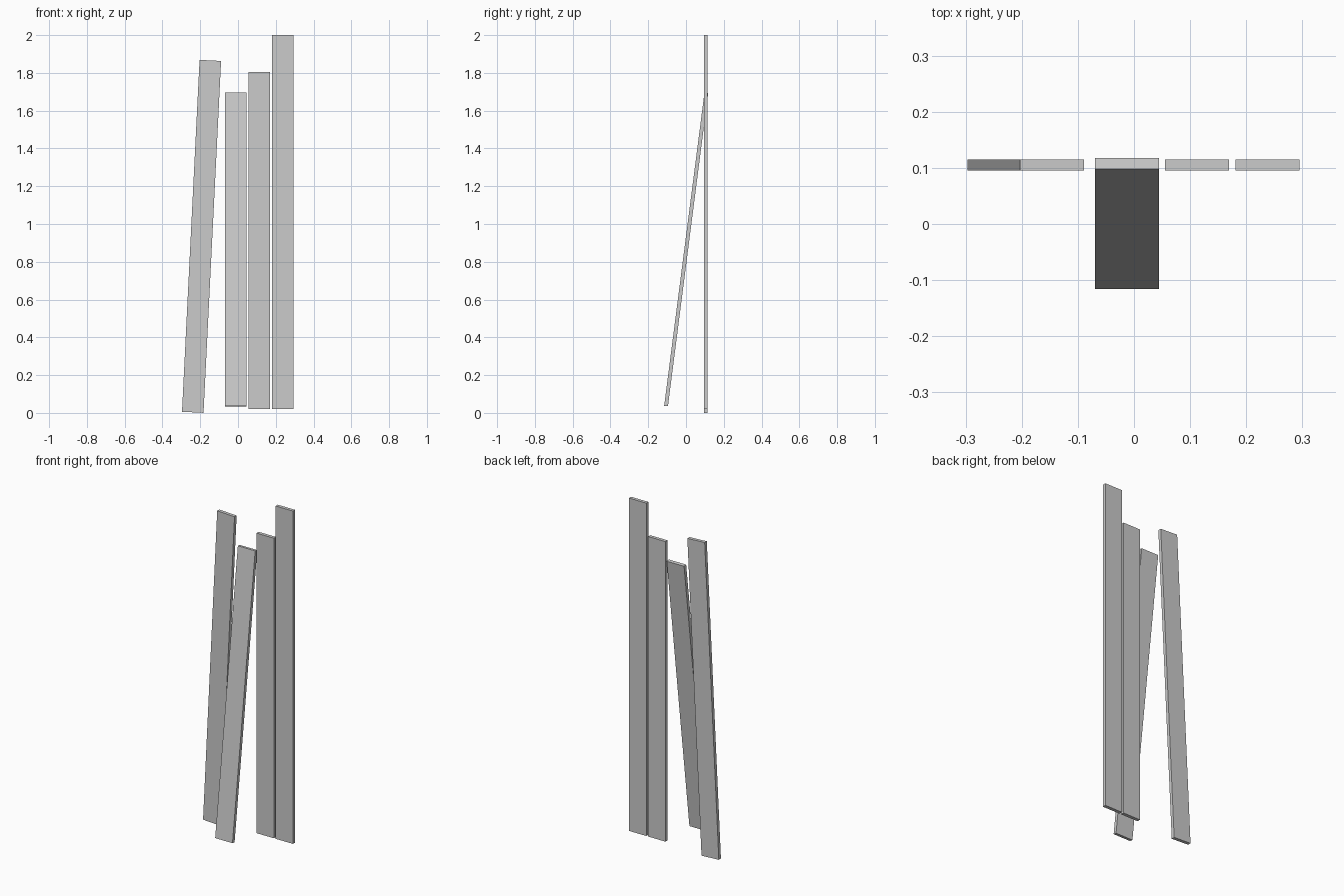
import bpy
from math import radians

if "Cube" in bpy.data.objects:
    bpy.data.objects.remove(bpy.data.objects["Cube"])

WIDTH, THICK = 0.114, 0.02


def plank(name, centre, length, tilt=(0, 0, 0)):
    bpy.ops.mesh.primitive_cube_add(size=1)
    ob = bpy.context.object
    ob.name = name
    ob.scale = (WIDTH, THICK, length)
    ob.location = centre
    ob.rotation_euler = [radians(a) for a in tilt]
    bpy.ops.object.transform_apply(location=False, rotation=False, scale=True)
    return ob


# Two upright planks on the right
plank("tall_plank", (0.238, 0.105, 1.01), 1.98)
plank("medium_plank", (0.112, 0.105, 0.9125), 1.785)
# Plank leaning back
plank("leaning_plank", (-0.0125, 0.001, 0.865), 1.671, (-7.33, 0, 0))
# Plank tilted sideways on the left
plank("tilted_plank", (-0.193, 0.105, 0.9345), 1.865, (0, 2.86, 0))
